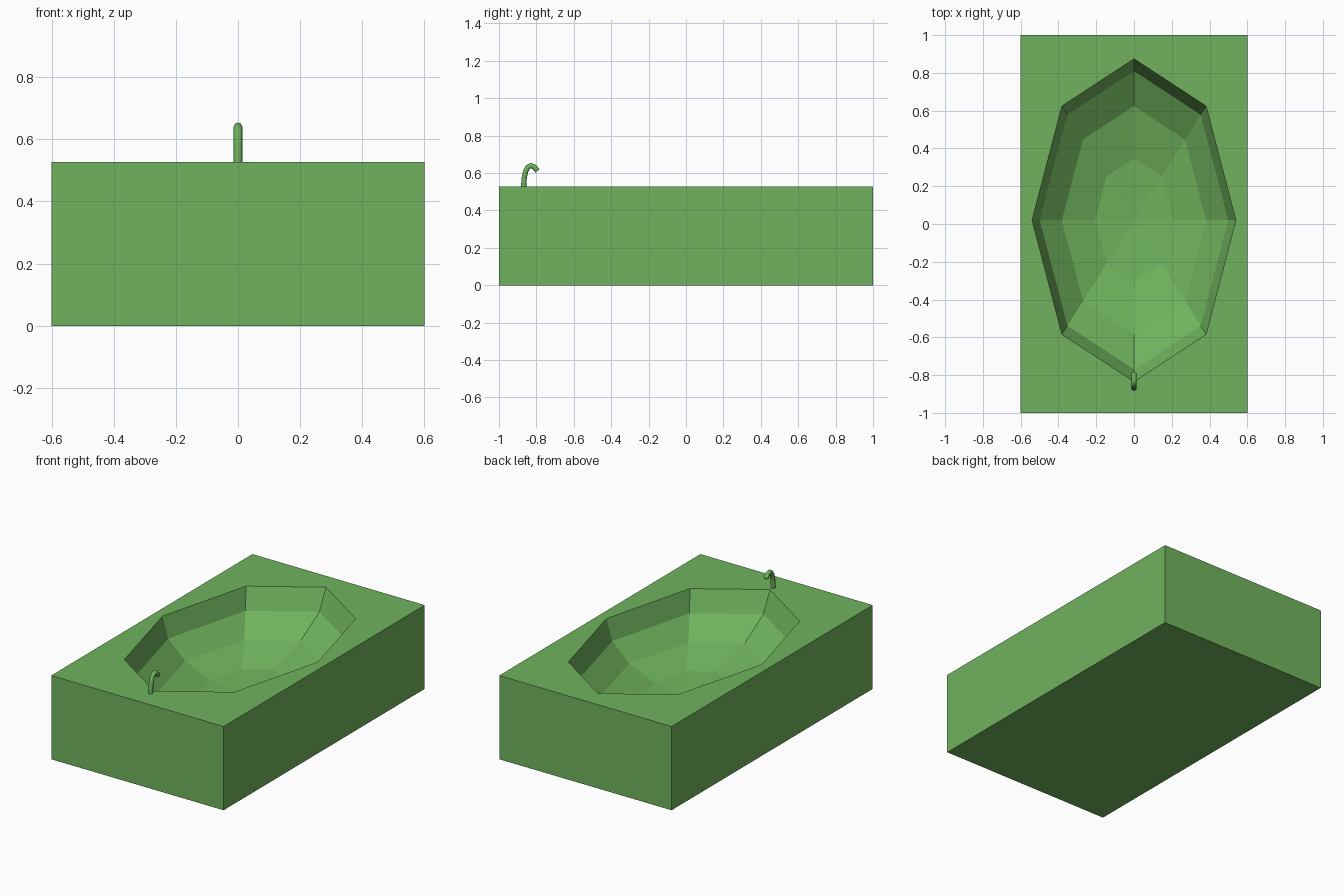
import bpy
import bmesh
from mathutils import Matrix

default = bpy.data.objects.get("Cube")
if default:
    bpy.data.objects.remove(default, do_unlink=True)

HEIGHT = 0.527

# Single green material
green = bpy.data.materials.new("leaf green")
green.use_nodes = True
colour = (0.16, 0.45, 0.11, 1)
green.diffuse_color = colour
green.node_tree.nodes["Principled BSDF"].inputs["Base Color"].default_value = colour


def add_object(name, data):
    obj = bpy.data.objects.new(name, data)
    bpy.context.collection.objects.link(obj)
    data.materials.append(green)
    return obj


# Rectangular tub block, open at the top
bm = bmesh.new()
block = Matrix.Translation((0, 0, HEIGHT / 2)) @ Matrix.Diagonal((1.2, 2, HEIGHT, 1))
bmesh.ops.create_cube(bm, size=1, matrix=block)
bm.normal_update()
lid = [f for f in bm.faces if f.normal.z > 0.9]
bmesh.ops.delete(bm, geom=lid, context='FACES_ONLY')

# Faceted bowl: lower half of a stretched eight-sided sphere
bowl = Matrix.Translation((0, 0.02, HEIGHT)) @ Matrix.Diagonal((0.54, 0.855, 0.34, 1))
made = bmesh.ops.create_uvsphere(bm, u_segments=8, v_segments=8, radius=1, matrix=bowl)
upper = [v for v in made["verts"] if v.co.z > HEIGHT + 0.01]
bmesh.ops.delete(bm, geom=upper, context='VERTS')

# Flat rim joining the block to the bowl
rim = [e for e in bm.edges if e.is_boundary]
bmesh.ops.triangle_fill(bm, edges=rim, use_beauty=True, normal=(0, 0, 1))
bmesh.ops.recalc_face_normals(bm, faces=bm.faces)
mesh = bpy.data.meshes.new("bathtub")
bm.to_mesh(mesh)
bm.free()
add_object("bathtub", mesh)

# Hooked spout
path = [(-0.868, 0.5), (-0.868, 0.53), (-0.865, 0.575), (-0.857, 0.61),
        (-0.845, 0.632), (-0.83, 0.64), (-0.812, 0.633), (-0.794, 0.611)]
curve = bpy.data.curves.new("spout_curve", 'CURVE')
curve.dimensions = '3D'
curve.bevel_depth = 0.014
curve.bevel_resolution = 2
curve.use_fill_caps = True
spline = curve.splines.new('POLY')
spline.points.add(len(path) - 1)
for point, (y, z) in zip(spline.points, path):
    point.co = (0, y, z, 1)
    point.radius = 1
spline.use_smooth = True
add_object("spout", curve)
